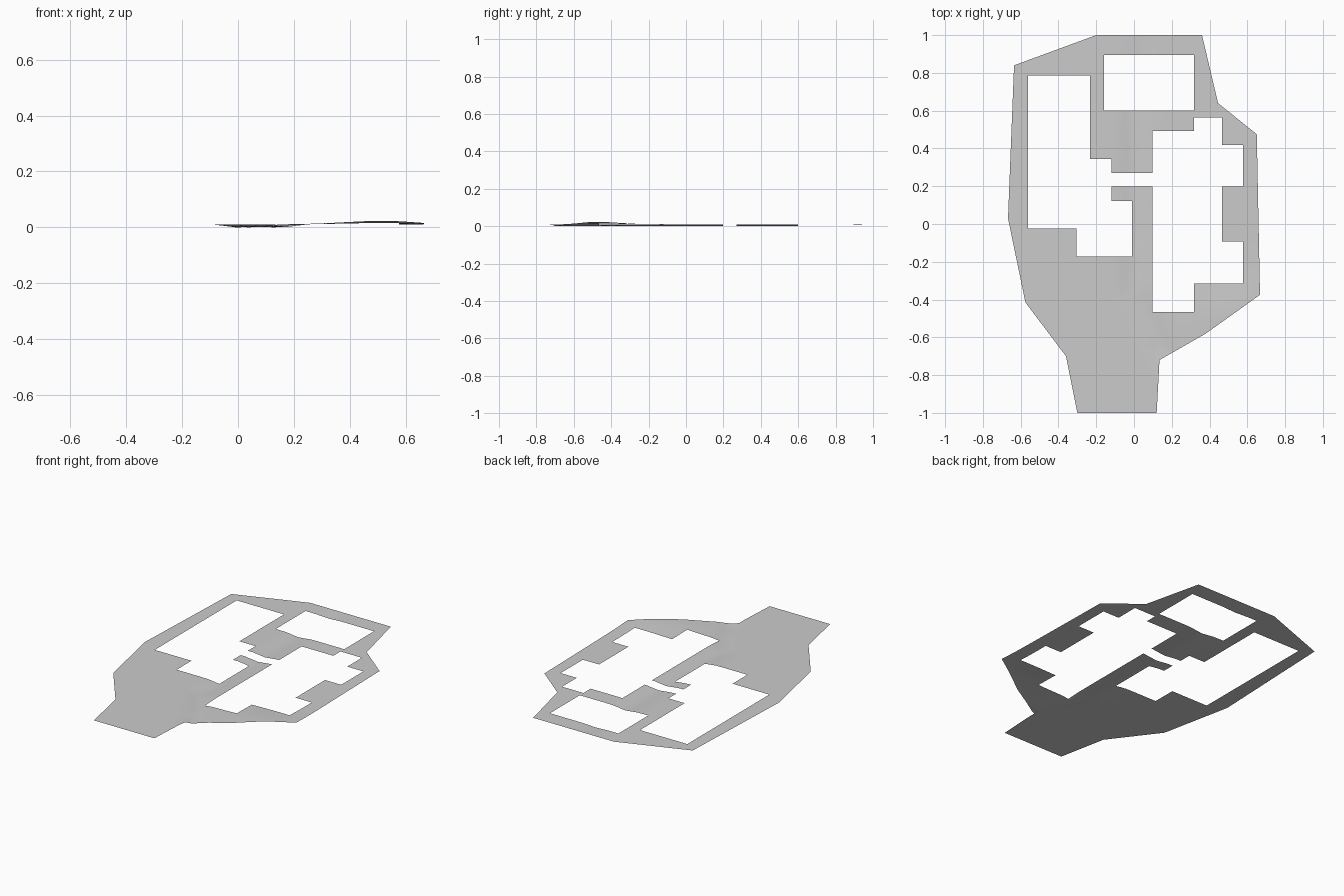
import bpy, bmesh, math
from mathutils import Vector

if "Cube" in bpy.data.objects:
    bpy.data.objects.remove(bpy.data.objects["Cube"])

# Outer boundary of the ground sheet
OUTLINE = [(-.2, 1), (.36, 1), (.445, .64), (.65, .475), (.667, -.375),
           (.38, -.58), (.135, -.72), (.12, -1), (-.3, -1), (-.36, -.7),
           (-.575, -.415), (-.667, .03), (-.635, .84)]
# Cut-out for the back building
BACK_HOLE = [(-.158, .6), (.317, .6), (.317, .895), (-.158, .895)]
# Cut-out for the two joined buildings and the passage between them
MAIN_HOLE = [(-.56, .787), (-.232, .787), (-.232, .345), (-.12, .345), (-.12, .27),
             (.097, .27), (.097, .492), (.317, .492), (.317, .563), (.465, .563),
             (.465, .418), (.577, .418), (.577, .198), (.465, .198), (.465, -.093),
             (.577, -.093), (.577, -.315), (.317, -.315), (.317, -.465), (.097, -.465),
             (.097, .198), (-.12, .198), (-.12, .122), (-.01, .122), (-.01, -.172),
             (-.305, -.172), (-.305, -.025), (-.56, -.025)]


def height(x, y):
    """Level ground with a shallow ditch and a low rise at the front right."""
    centre = max(0, -.35 - y) * .5
    width = .055
    fade = min(1, max(0, (y + .82) / .15)) * min(1, max(0, (1 - y) / .25))
    ditch = .0105 * fade * math.exp(-((x - centre) / width) ** 2)
    rise = .013 * math.exp(-((x - .52) / .2) ** 2 - ((y + .48) / .17) ** 2)
    return .0125 + rise - ditch


# Fill the sheet between the boundary and the cut-outs
bm = bmesh.new()
for loop in (OUTLINE, BACK_HOLE, MAIN_HOLE):
    vs = [bm.verts.new((x, y, 0)) for x, y in loop]
    for a, b in zip(vs, vs[1:] + vs[:1]):
        bm.edges.new((a, b))
bmesh.ops.triangle_fill(bm, edges=bm.edges[:], use_beauty=True, normal=(0, 0, 1))


# Slice it into a grid so that it can follow the terrain
def slice_sheet(axis, value):
    co, no = Vector((0, 0, 0)), Vector((0, 0, 0))
    co[axis], no[axis] = value, 1
    bmesh.ops.bisect_plane(bm, geom=bm.verts[:] + bm.edges[:] + bm.faces[:],
                           plane_co=co, plane_no=no, dist=1e-5)


for i in range(-15, 16):
    slice_sheet(0, i * .0423)
for i in range(-19, 20):
    slice_sheet(1, i * .0503)

# Shape the terrain
for v in bm.verts:
    v.co.z = height(v.co.x, v.co.y)
low = min(v.co.z for v in bm.verts)
for v in bm.verts:
    v.co.z -= low
bmesh.ops.triangulate(bm, faces=bm.faces[:])
for f in bm.faces:
    f.normal_update()
    if f.normal.z < 0:
        f.normal_flip()

mesh = bpy.data.meshes.new("ground_sheet")
bm.to_mesh(mesh)
bm.free()
ground = bpy.data.objects.new("ground_sheet", mesh)
bpy.context.collection.objects.link(ground)

grey = bpy.data.materials.new("light grey paving")
grey.diffuse_color = (.6, .6, .6, 1)
grey.use_nodes = True
grey.node_tree.nodes["Principled BSDF"].inputs["Base Color"].default_value = grey.diffuse_color
mesh.materials.append(grey)

bpy.context.view_layer.objects.active = ground
ground.select_set(True)
bpy.ops.object.shade_smooth_by_angle(angle=math.radians(30))
